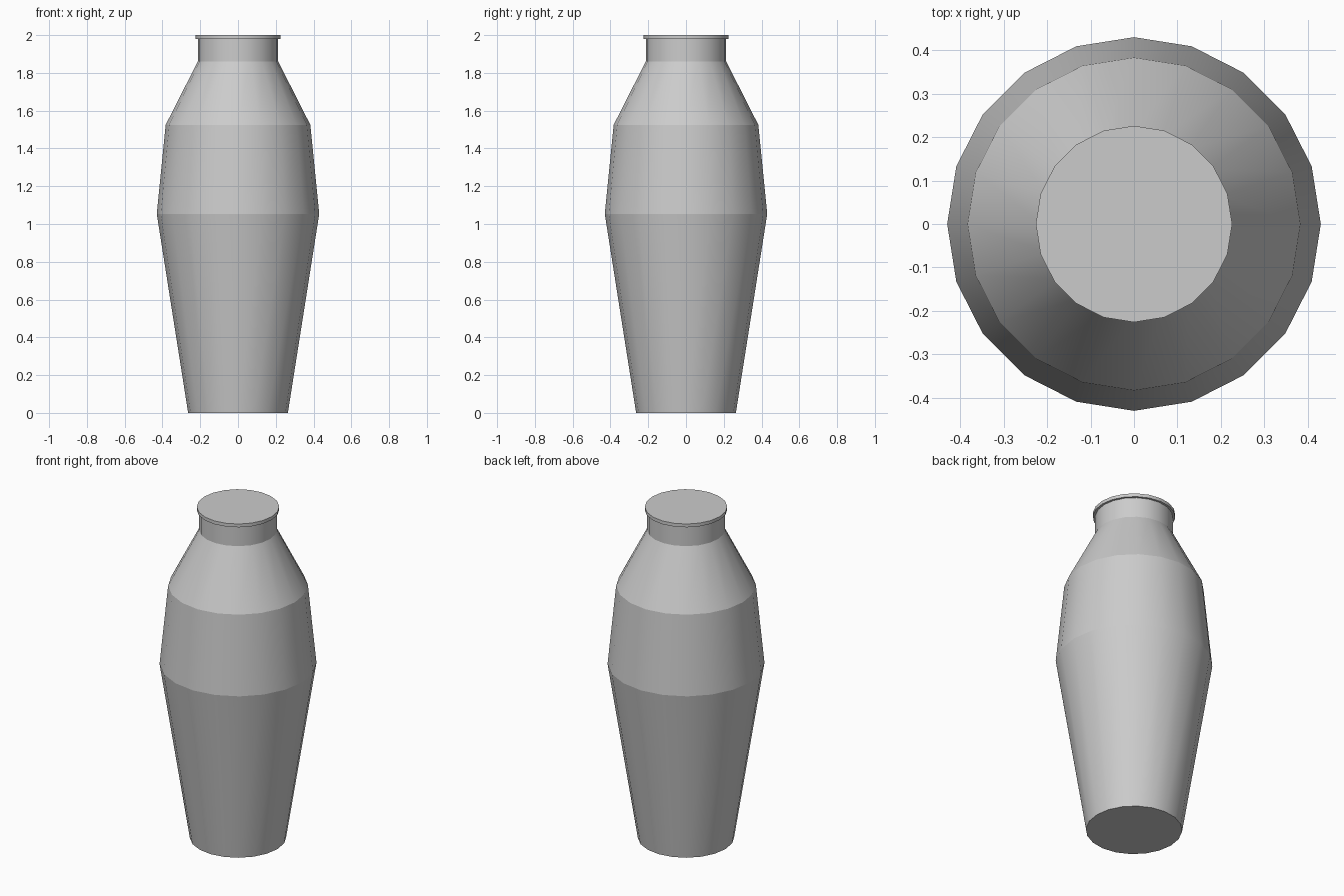
import bpy, bmesh
from math import cos, sin, pi

if "Cube" in bpy.data.objects:
    bpy.data.objects.remove(bpy.data.objects["Cube"])

SIDES = 20


def lathe(name, profile):
    """Closed solid of revolution; smooth around, sharp between bands."""
    bm = bmesh.new()
    rings = [[bm.verts.new((r * cos(2 * pi * i / SIDES), r * sin(2 * pi * i / SIDES), z))
              for i in range(SIDES)] for r, z in profile]
    for low, high in zip(rings, rings[1:]):
        for i in range(SIDES):
            j = (i + 1) % SIDES
            bm.faces.new((low[i], low[j], high[j], high[i])).smooth = True
    bm.faces.new(rings[0][::-1])
    bm.faces.new(rings[-1])
    # Ring edges stay crisp
    for ring in rings:
        for i in range(SIDES):
            bm.edges.get((ring[i], ring[(i + 1) % SIDES])).smooth = False
    mesh = bpy.data.meshes.new(name)
    bm.to_mesh(mesh)
    bm.free()
    obj = bpy.data.objects.new(name, mesh)
    bpy.context.collection.objects.link(obj)
    return obj


# Vase: foot, belly, shoulder, neck and closed lip as (radius, height)
lathe("vase", [(0.264, 0), (0.43, 1.053), (0.383, 1.525), (0.213, 1.86),
               (0.213, 1.98), (0.226, 1.98), (0.226, 2.0)])
